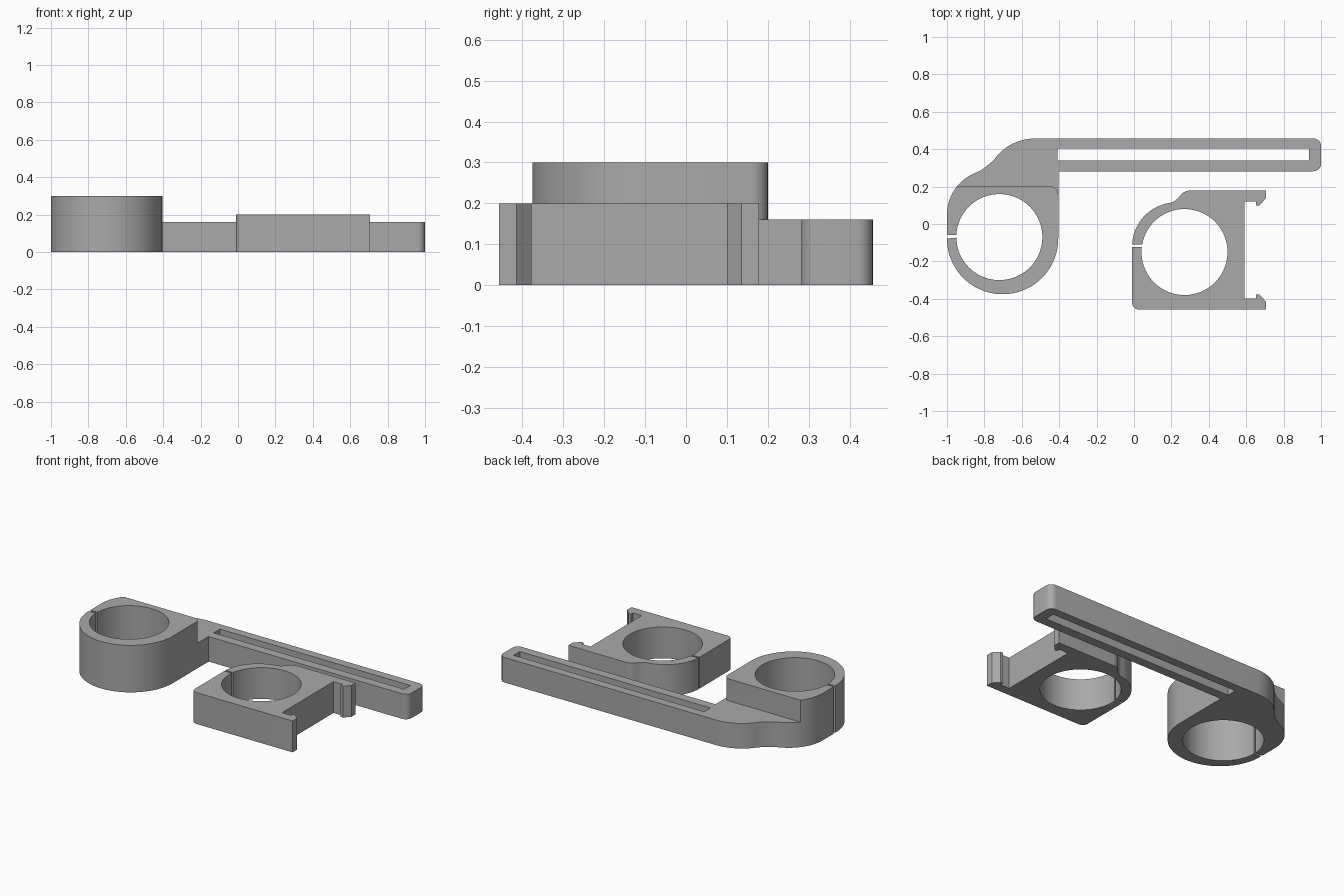
import bpy, bmesh
from math import sin, cos, asin, radians, degrees

cube = bpy.data.objects.get("Cube")
if cube:
    bpy.data.objects.remove(cube, do_unlink=True)

grey = bpy.data.materials.new("plain grey")
grey.use_nodes = True
COLOUR = (0.4, 0.4, 0.4, 1)
grey.diffuse_color = COLOUR
grey.node_tree.nodes["Principled BSDF"].inputs["Base Color"].default_value = COLOUR


def arc(cx, cy, r, start, end, steps=16):
    """Points on an arc, angles in degrees."""
    angles = [radians(start + (end - start) * i / steps) for i in range(steps + 1)]
    return [(cx + r * cos(a), cy + r * sin(a)) for a in angles]


def bore(cx, cy, r, slit_low, slit_high):
    """Round bore, open on its left side at the slit."""
    low = 180 - degrees(asin((slit_low - cy) / r))
    high = 540 - degrees(asin((slit_high - cy) / r))
    return arc(cx, cy, r, low, high, 72)


def plate(name, loops, height):
    """Extrude an outline, with optional holes, up from the ground."""
    bm = bmesh.new()
    for loop in loops:
        verts = [bm.verts.new((x, y, 0)) for x, y in loop]
        for a, b in zip(verts, verts[1:] + verts[:1]):
            bm.edges.new((a, b))
    bmesh.ops.triangle_fill(bm, use_beauty=True, edges=bm.edges[:], normal=(0, 0, 1))
    top = bmesh.ops.extrude_face_region(bm, geom=bm.faces[:], use_keep_orig=True)
    bmesh.ops.translate(bm, vec=(0, 0, height),
                        verts=[v for v in top["geom"] if isinstance(v, bmesh.types.BMVert)])
    bmesh.ops.recalc_face_normals(bm, faces=bm.faces[:])
    mesh = bpy.data.meshes.new(name)
    bm.to_mesh(mesh)
    bm.free()
    mesh.materials.append(grey)
    obj = bpy.data.objects.new(name, mesh)
    bpy.context.collection.objects.link(obj)
    return obj


def activate(obj):
    bpy.ops.object.select_all(action="DESELECT")
    obj.select_set(True)
    bpy.context.view_layer.objects.active = obj


# Tall split ring of the arm clamp
SHOULDER = degrees(asin(0.15 / 0.24))
ring = ([(-1.0, -0.06)]
        + arc(-0.76, 0.05, 0.24, 180, 180 - SHOULDER)
        + arc(-0.445, 0.16, 0.04, 90, 0, 8)
        + arc(-0.7025, -0.078, 0.2975, 0, -180, 48)
        + bore(-0.72, -0.07, 0.23, -0.073, -0.06))
clamp = plate("arm_clamp", [ring], 0.30)

# Low slotted arm, its root buried in the ring
arm = (arc(-0.76, 0.05, 0.24, 180 - SHOULDER, 112, 10)
       + [(-0.82, 0.286), (-0.795, 0.304), (-0.772, 0.322)]
       + arc(-0.53, 0.19, 0.267, 145, 90)
       + arc(0.96, 0.417, 0.04, 90, 0, 8)
       + arc(0.96, 0.322, 0.04, 0, -90, 8)
       + [(-0.405, 0.282), (-0.405, 0.16), (-0.46, 0.15), (-0.52, 0.185), (-0.9, 0.185)])
slot = [(-0.41, 0.34), (0.935, 0.34), (0.935, 0.403), (-0.41, 0.403)]
slotted_arm = plate("slotted_arm", [arm, slot], 0.16)

# Weld the arm and ring into one solid
weld = clamp.modifiers.new("weld", "BOOLEAN")
weld.operation = "UNION"
weld.solver = "EXACT"
weld.object = slotted_arm
activate(clamp)
bpy.ops.object.modifier_apply(modifier=weld.name)
bpy.data.objects.remove(slotted_arm, do_unlink=True)

# Separate snap clip: rounded back, square front, two hooked prongs
MID = -0.139
hook = [(0.705, 0.318), (0.705, 0.275), (0.67, 0.239), (0.653, 0.239),
        (0.653, 0.259), (0.59, 0.259)]
clip = ([(-0.01, -0.11)]
        + arc(0.225, -0.12, 0.235, 176, 98, 24)
        + [(0.215, 0.121), (0.233, 0.136)]
        + arc(0.3, 0.115, 0.064, 145, 90, 8)
        + [(x, MID + d) for x, d in hook]
        + [(x, MID - d) for x, d in reversed(hook)]
        + arc(0.025, -0.422, 0.035, -90, -180, 8)
        + [(-0.01, -0.122)]
        + bore(0.27, -0.15, 0.23, -0.122, -0.11))
snap_clip = plate("snap_clip", [clip], 0.20)

for part in (clamp, snap_clip):
    activate(part)
    bpy.ops.object.shade_smooth_by_angle(angle=radians(25))
